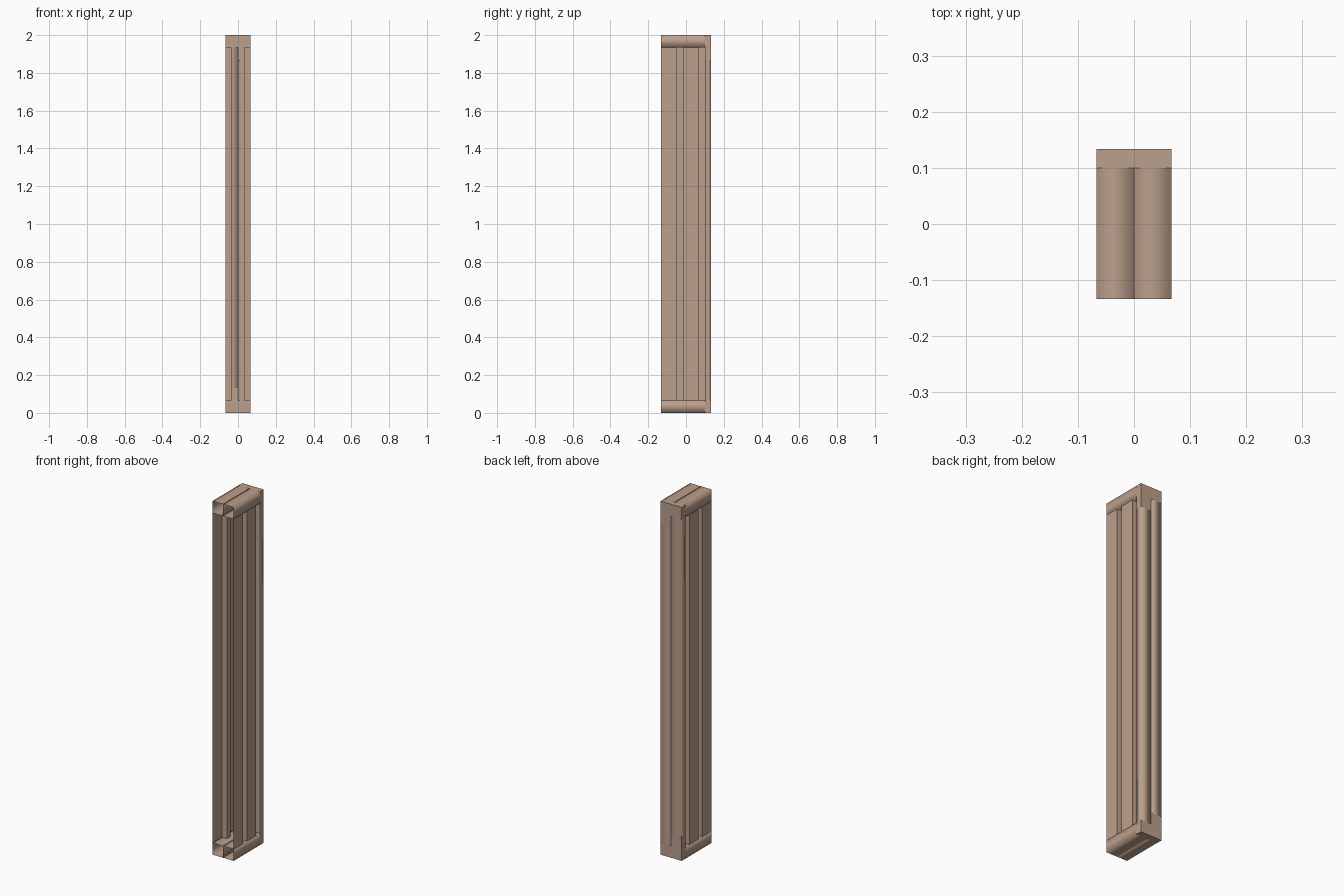
import bpy, bmesh

if "Cube" in bpy.data.objects:
    bpy.data.objects.remove(bpy.data.objects["Cube"])

W, D, H, R = 0.0667, 0.1333, 2.0, 0.0667   # half width, half depth, height, rail size
BACK = 0.1                                 # where the back bars begin

tan = bpy.data.materials.new("warm_tan")
tan.diffuse_color = (0.50, 0.35, 0.26, 1)
tan.use_nodes = True
tan.node_tree.nodes["Principled BSDF"].inputs["Base Color"].default_value = tan.diffuse_color


def sweep(name, profile, axis, a, b, closed=True, caps=False, smooth=False):
    """Extrude a 2D profile along an axis from a to b."""
    def place(u, v, t):
        return {'x': (t, u, v), 'y': (u, t, v), 'z': (u, v, t)}[axis]
    bm = bmesh.new()
    lo = [bm.verts.new(place(u, v, a)) for u, v in profile]
    hi = [bm.verts.new(place(u, v, b)) for u, v in profile]
    n = len(profile)
    for i in range(n if closed else n - 1):
        j = (i + 1) % n
        bm.faces.new((lo[i], lo[j], hi[j], hi[i]))
    if caps:
        bm.faces.new(lo)
        bm.faces.new(hi)
    bmesh.ops.recalc_face_normals(bm, faces=bm.faces)
    for f in bm.faces:
        f.smooth = smooth
    me = bpy.data.meshes.new(name)
    bm.to_mesh(me)
    bm.free()
    me.materials.append(tan)
    ob = bpy.data.objects.new(name, me)
    bpy.context.collection.objects.link(ob)
    # make open sheets face outwards
    if not closed and sum(p.normal.x * p.center.x * p.area for p in me.polygons) < 0:
        me.flip_normals()
    return ob


def rect(u0, u1, v0, v1):
    return [(u0, v0), (u1, v0), (u1, v1), (u0, v1)]


for s, side in ((-1, "left"), (1, "right")):
    x0, x1 = sorted((0, s * W))
    # grooved side wall
    o, i = s * W, s * 0.0345
    wall = [(o, -D), (o, -0.05), (i, -0.05), (i, -0.016),
            (o, -0.016), (o, 0.066), (i, 0.066), (i, BACK), (o, BACK)]
    sweep(side + "_wall", wall, 'z', R, H - R, closed=False)
    # hollow rails, open at the front
    sweep(side + "_top_rail", rect(x0, x1, H - R, H), 'y', -D, BACK, smooth=True)
    sweep(side + "_bottom_rail", rect(x0, x1, 0, R), 'y', -D, BACK, smooth=True)
    # upright bar at the back
    z0, z1 = (R, H - 2 * R) if s > 0 else (2 * R, H - R)
    sweep(side + "_back_bar", rect(x0, x1, BACK, D), 'z', z0, z1, smooth=True)

# stepped end pieces of the back frame
top = [(-W, H - R), (0, H - R), (0, H - 2 * R), (W, H - 2 * R), (W, H), (-W, H)]
sweep("back_top_cap", top, 'y', BACK, D, caps=True)
sweep("back_bottom_cap", [(-x, H - z) for x, z in top], 'y', BACK, D, caps=True)
